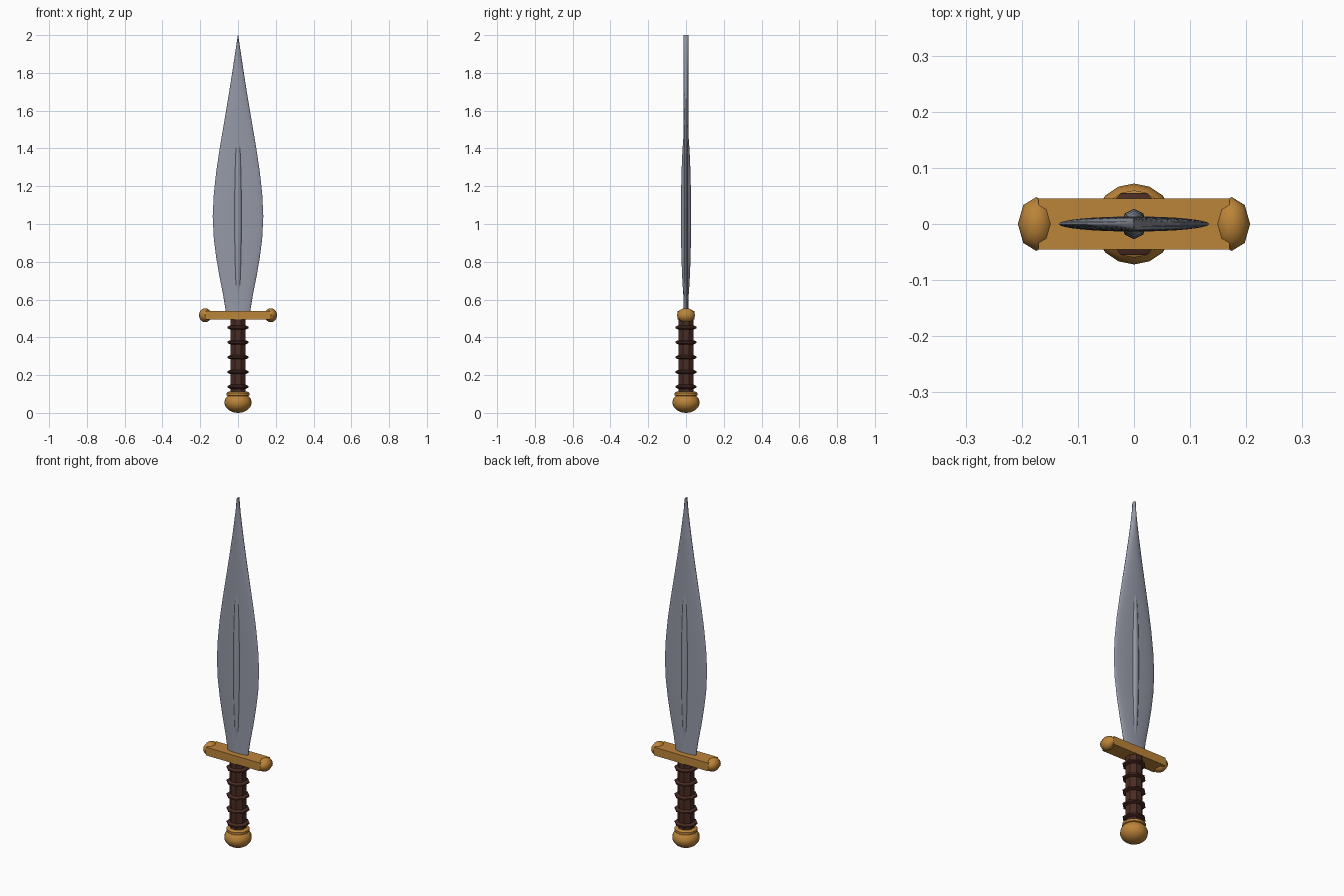
import bpy, bmesh, math
from mathutils import Matrix

if "Cube" in bpy.data.objects:
    bpy.data.objects.remove(bpy.data.objects["Cube"], do_unlink=True)


def material(name, rgb):
    m = bpy.data.materials.new(name)
    m.use_nodes = True
    m.diffuse_color = (*rgb, 1)
    m.node_tree.nodes["Principled BSDF"].inputs["Base Color"].default_value = (*rgb, 1)
    return m


steel = material("steel", (0.30, 0.32, 0.38))
bronze = material("bronze", (0.50, 0.23, 0.04))
leather = material("dark leather", (0.07, 0.025, 0.017))


def finish(name, bm, mat, smooth=True, angle=40):
    bmesh.ops.recalc_face_normals(bm, faces=bm.faces)
    mesh = bpy.data.meshes.new(name)
    bm.to_mesh(mesh)
    bm.free()
    obj = bpy.data.objects.new(name, mesh)
    bpy.context.collection.objects.link(obj)
    mesh.materials.append(mat)
    if smooth:
        bpy.ops.object.select_all(action="DESELECT")
        obj.select_set(True)
        bpy.context.view_layer.objects.active = obj
        bpy.ops.object.shade_smooth_by_angle(angle=math.radians(angle))
    return obj


def ball(name, centre, radii, segments, rings, mat):
    bm = bmesh.new()
    bmesh.ops.create_uvsphere(bm, u_segments=segments, v_segments=rings, radius=1,
                              matrix=Matrix.LocRotScale(centre, None, radii))
    return finish(name, bm, mat, angle=60)


def loft(name, sections, sides, mat, turn=0.0, angle=40):
    """Skin a stack of ellipses given as (z, x radius, y radius)."""
    bm = bmesh.new()
    loops = []
    for z, rx, ry in sections:
        angles = [turn + math.tau * i / sides for i in range(sides)]
        loops.append([bm.verts.new((rx * math.cos(a), ry * math.sin(a), z)) for a in angles])
    for low, high in zip(loops, loops[1:]):
        for i in range(sides):
            j = (i + 1) % sides
            bm.faces.new((low[i], low[j], high[j], high[i]))
    bm.faces.new(loops[0][::-1])
    bm.faces.new(loops[-1])
    return finish(name, bm, mat, angle=angle)


# Leaf-shaped blade: lens section narrowing in width only
outline = [(0.52, 0.062), (0.62, 0.078), (0.72, 0.098), (0.82, 0.115), (0.92, 0.128),
           (1.04, 0.134), (1.16, 0.128), (1.28, 0.115), (1.4, 0.097), (1.53, 0.075),
           (1.66, 0.053), (1.8, 0.031), (1.92, 0.013), (2.0, 0.001)]
loft("blade", [(z, w, 0.0135) for z, w in outline], 32, steel, angle=60)

# Raised central rib on both faces
ball("blade_rib", (0, 0, 1.04), (0.023, 0.027, 0.49), 8, 12, steel)

# Crossguard bar with knobs
bm = bmesh.new()
bmesh.ops.create_cube(bm, size=1, matrix=Matrix.LocRotScale((0, 0, 0.517), None, (0.34, 0.09, 0.047)))
finish("guard", bm, bronze, smooth=False)
for side, x in (("left", 0.174), ("right", -0.174)):
    ball("guard_knob_" + side, (x, 0, 0.517), (0.033, 0.048, 0.037), 8, 8, bronze)

# Grip with raised bands
octagon = math.pi / 8
loft("grip", [(0.09, 0.044, 0.044), (0.5, 0.044, 0.044)], 8, leather, octagon)
for i in range(5):
    z = 0.138 + 0.0785 * i
    band = [(z - 0.011, 0.045), (z - 0.004, 0.06), (z + 0.004, 0.06), (z + 0.011, 0.045)]
    loft("grip_band_%d" % (i + 1), [(h, r, r) for h, r in band], 8, leather, octagon)

# Pommel and its collar
ball("pommel", (0, 0, 0.055), (0.072, 0.072, 0.055), 16, 12, bronze)
collar = [(0.088, 0.052), (0.093, 0.06), (0.106, 0.06), (0.113, 0.05)]
loft("pommel_collar", [(z, r, r) for z, r in collar], 16, bronze)
